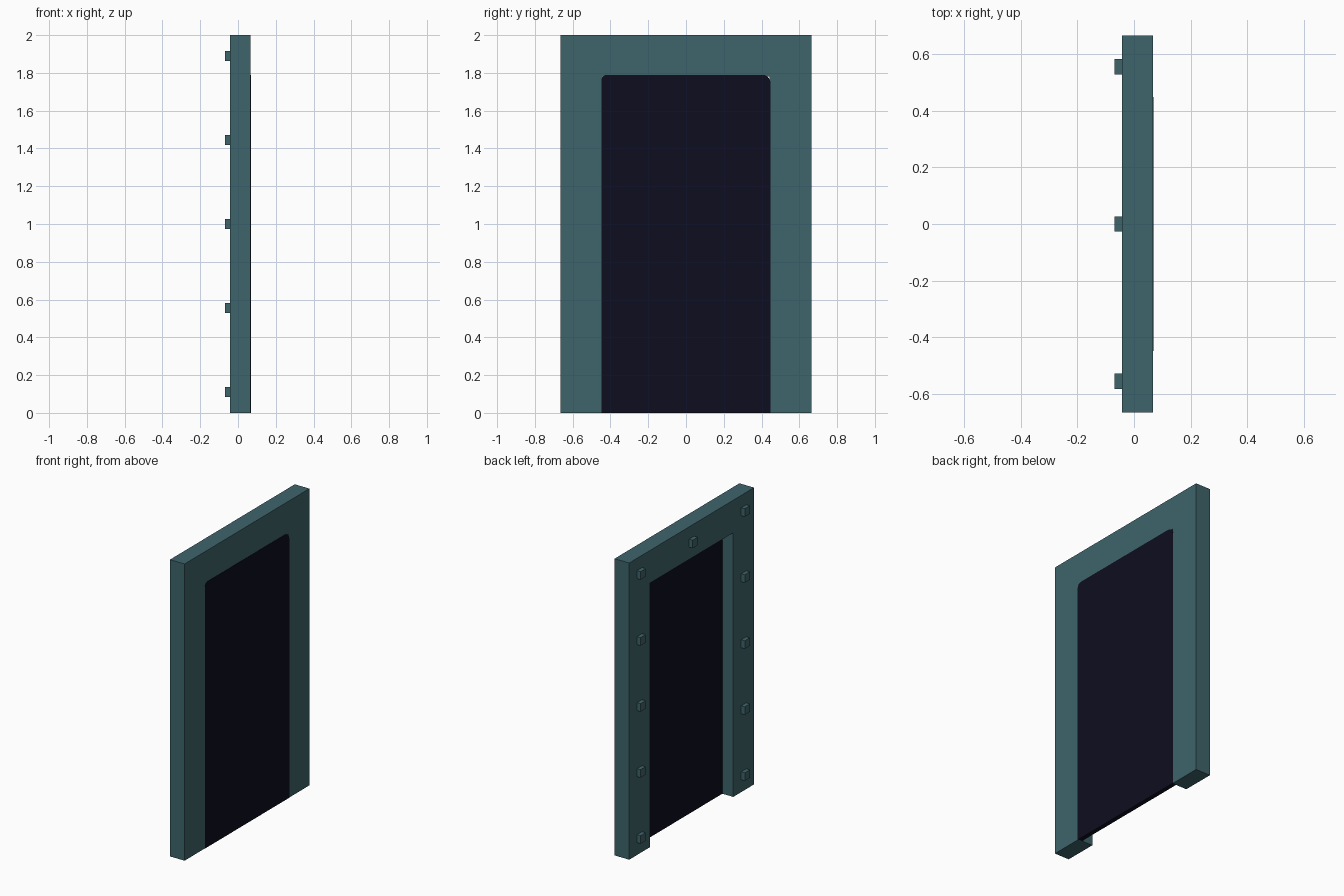
import bpy, bmesh, math

cube = bpy.data.objects.get("Cube")
if cube:
    bpy.data.objects.remove(cube, do_unlink=True)


def make_material(name, color):
    mat = bpy.data.materials.new(name)
    mat.use_nodes = True
    mat.diffuse_color = color
    mat.node_tree.nodes["Principled BSDF"].inputs["Base Color"].default_value = color
    return mat


teal = make_material("dark teal", (0.048, 0.128, 0.145, 1))
navy = make_material("midnight navy", (0.004, 0.004, 0.014, 1))


def extrude_profile(name, points, x0, x1, mat):
    """Extrude a (y, z) outline along x."""
    bm = bmesh.new()
    face = bm.faces.new([bm.verts.new((x0, y, z)) for y, z in points])
    new = bmesh.ops.extrude_face_region(bm, geom=[face])["geom"]
    verts = [v for v in new if isinstance(v, bmesh.types.BMVert)]
    bmesh.ops.translate(bm, verts=verts, vec=(x1 - x0, 0, 0))
    bmesh.ops.recalc_face_normals(bm, faces=bm.faces)
    mesh = bpy.data.meshes.new(name)
    bm.to_mesh(mesh)
    bm.free()
    mesh.materials.append(mat)
    obj = bpy.data.objects.new(name, mesh)
    bpy.context.collection.objects.link(obj)
    return obj


def corner(cy, cz, r, start):
    """Quarter arc of outline points."""
    return [(cy + r * math.cos(a), cz + r * math.sin(a))
            for a in (start + math.pi / 2 * i / 5 for i in range(6))]


# Door frame: two posts and a lintel in one outline
half, inner, opening_top = 0.665, 0.443, 1.78
extrude_profile("door_frame", [
    (-half, 0), (-inner, 0), (-inner, opening_top), (inner, opening_top),
    (inner, 0), (half, 0), (half, 2), (-half, 2)], -0.042, 0.067, teal)

# Dark door panel with rounded top corners, a hair proud of the frame
edge, top, r_left, r_right = 0.448, 1.79, 0.03, 0.045
outline = [(-edge, 0), (edge, 0)]
outline += corner(edge - r_right, top - r_right, r_right, 0)
outline += corner(r_left - edge, top - r_left, r_left, math.pi / 2)
extrude_profile("door_panel", outline, 0.039, 0.069, navy)

# Mounting studs up both posts and one in the middle of the lintel
spots = [(side * 0.555, 0.11 + 0.445 * i) for side in (-1, 1) for i in range(5)]
spots.append((0, 1.89))
s = 0.027
for y, z in spots:
    extrude_profile("mounting_stud", [
        (y - s, z - s), (y + s, z - s), (y + s, z + s), (y - s, z + s)],
        -0.069, -0.04, teal)
